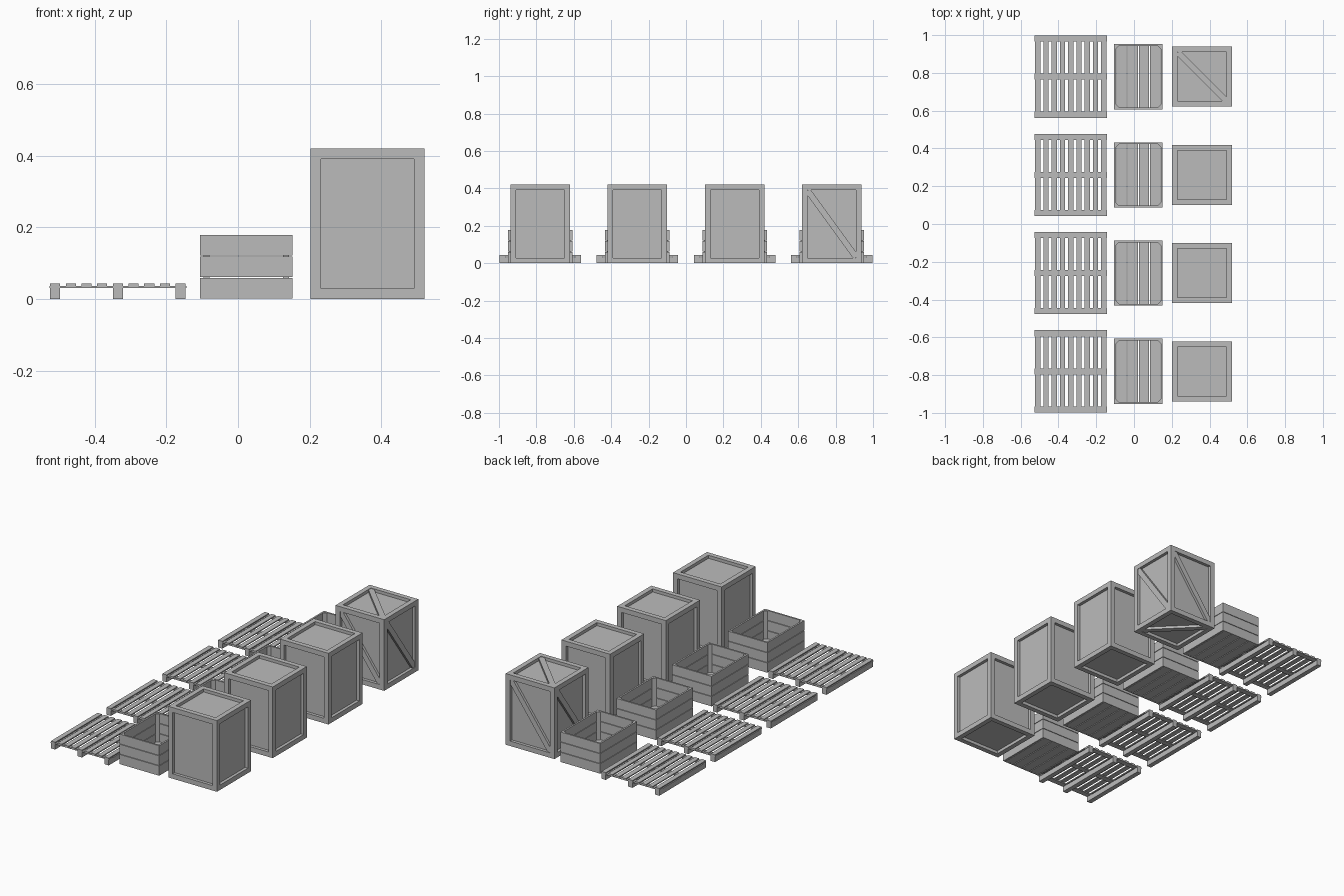
import bpy, bmesh
from math import atan2, hypot, pi
from mathutils import Matrix, Vector

cube = bpy.data.objects.get("Cube")
if cube:
    bpy.data.objects.remove(cube, do_unlink=True)

grey = bpy.data.materials.new("plain_grey")
grey.use_nodes = True
colour = (0.5, 0.5, 0.5, 1)
grey.diffuse_color = colour
grey.node_tree.nodes["Principled BSDF"].inputs["Base Color"].default_value = colour


def finish(name, bm, location):
    """Turn a bmesh into a named object at a location."""
    mesh = bpy.data.meshes.new(name)
    bm.to_mesh(mesh)
    bm.free()
    mesh.materials.append(grey)
    obj = bpy.data.objects.new(name, mesh)
    obj.location = location
    bpy.context.collection.objects.link(obj)
    return obj


def box(bm, centre, size, turn=Matrix()):
    """Add a box, optionally rotated about its own centre."""
    matrix = Matrix.Translation(centre) @ turn @ Matrix.Diagonal((*size, 1))
    bmesh.ops.create_cube(bm, size=1, matrix=matrix)


def pallet(location):
    width, length = 0.378, 0.435
    plank = 0.028
    # Three runners on the ground
    bm = bmesh.new()
    for i in (-1, 0, 1):
        box(bm, (i * (width - plank) / 2, 0, 0.0155), (plank, length, 0.031))
    finish("pallet_runners", bm, location)
    # Three thin cross boards
    bm = bmesh.new()
    for i in (-1, 0, 1):
        box(bm, (0, i * (length - 0.032) / 2, 0.034), (width + 0.004, 0.032, 0.006))
    finish("pallet_cross_boards", bm, location)
    # Nine deck slats
    bm = bmesh.new()
    for i in range(-4, 5):
        box(bm, (i * (width - plank) / 8, 0, 0.04), (plank, length, 0.006))
    finish("pallet_deck_slats", bm, location)


def open_crate(location):
    width, length, height, wall = 0.258, 0.345, 0.18, 0.01
    gap = 0.003
    # Side planks in three courses
    bm = bmesh.new()
    for row in range(3):
        z = height / 3 * (row + 0.5)
        tall = height / 3 - gap
        for s in (-1, 1):
            box(bm, (0, s * (length - wall) / 2, z), (width, wall, tall))
            box(bm, (s * (width - wall) / 2, 0, z), (wall, length - 2 * wall, tall))
    finish("open_crate_walls", bm, location)
    # Floor planks
    bm = bmesh.new()
    inner = width - 2 * wall
    for i in range(4):
        box(bm, ((i - 1.5) * inner / 4, 0, 0.007), (inner / 4 - 0.005, length - 2 * wall, 0.01))
    finish("open_crate_floor", bm, location)
    # Triangular corner posts
    bm = bmesh.new()
    leg = 0.016
    for sx in (-1, 1):
        for sy in (-1, 1):
            x, y = sx * inner / 2, sy * (length / 2 - wall)
            corners = [(x, y), (x - sx * leg, y), (x, y - sy * leg)]
            face = bm.faces.new([bm.verts.new((*c, 0.003)) for c in corners])
            top = bmesh.ops.extrude_face_region(bm, geom=[face])["geom"]
            verts = [v for v in top if isinstance(v, bmesh.types.BMVert)]
            bmesh.ops.translate(bm, verts=verts, vec=(0, 0, height - 0.006))
    bmesh.ops.recalc_face_normals(bm, faces=bm.faces)
    finish("open_crate_corner_posts", bm, location)


def closed_crate(location, braced):
    size = Vector((0.318, 0.318, 0.42))
    beam, recess = 0.029, 0.018
    mid = Vector((0, 0, size.z / 2))
    # Recessed panels
    bm = bmesh.new()
    box(bm, mid, size - Vector((1, 1, 1)) * 2 * recess)
    finish("closed_crate_panels", bm, location)
    # Frame beams along all twelve edges
    bm = bmesh.new()
    for axis in range(3):
        a, b = (axis + 1) % 3, (axis + 2) % 3
        for sa in (-1, 1):
            for sb in (-1, 1):
                centre, dims = mid.copy(), Vector((beam, beam, beam))
                centre[a] += sa * (size[a] - beam) / 2
                centre[b] += sb * (size[b] - beam) / 2
                dims[axis] = size.z if axis == 2 else size[axis] - 2 * beam
                box(bm, centre, dims)
    finish("closed_crate_frame", bm, location)
    if not braced:
        return
    # Diagonal braces on every side, top and bottom
    bm = bmesh.new()
    thick, broad = 0.015, 0.032
    across, tall = size.x - 1.6 * beam, size.z - 1.6 * beam
    offset = size.x / 2 - recess + thick / 2
    slope = Matrix.Rotation(atan2(tall, across), 4, "Y")
    for k in range(4):
        spin = Matrix.Rotation(k * pi / 2, 4, "Z")
        centre = mid + spin @ Vector((0, -offset, 0))
        box(bm, centre, (hypot(across, tall) - 0.02, thick, broad), spin @ slope)
    for s in (-1, 1):
        centre = mid + Vector((0, 0, s * (size.z / 2 - recess + thick / 2)))
        box(bm, centre, (across * 2 ** 0.5 - 0.02, broad, thick), Matrix.Rotation(-pi / 4, 4, "Z"))
    finish("closed_crate_braces", bm, location)


# Four rows, the rearmost closed crate being braced
for row in range(4):
    y = -0.78 + 0.52 * row
    pallet((-0.335, y, 0))
    open_crate((0.023, y, 0))
    closed_crate((0.361, y, 0), row == 3)
